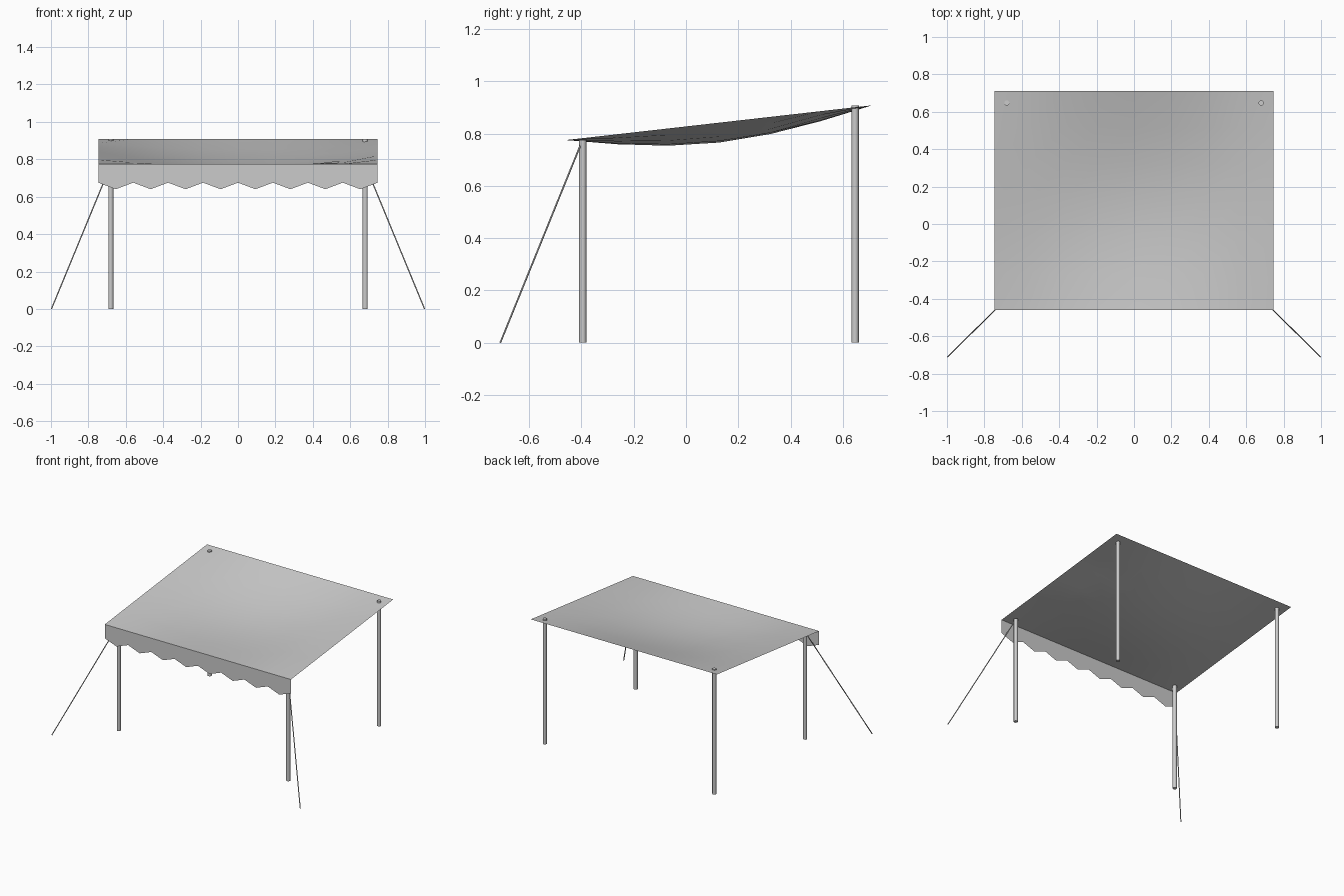
import bpy, bmesh, math
from mathutils import Vector

if "Cube" in bpy.data.objects:
    bpy.data.objects.remove(bpy.data.objects["Cube"])

W, Y0, Y1 = 0.747, -0.46, 0.712   # canopy half width, front and back edge
Z0, Z1, SAG = 0.775, 0.908, 0.076  # edge heights and centre sag


def grid_object(name, nu, nv, func):
    """Surface from a grid of points func(u, v), u and v in 0..1."""
    bm = bmesh.new()
    rows = [[bm.verts.new(func(i / nu, j / nv)) for i in range(nu + 1)]
            for j in range(nv + 1)]
    for a, b in zip(rows, rows[1:]):
        for i in range(nu):
            bm.faces.new((a[i], a[i + 1], b[i + 1], b[i]))
    mesh = bpy.data.meshes.new(name)
    bm.to_mesh(mesh)
    bm.free()
    obj = bpy.data.objects.new(name, mesh)
    bpy.context.collection.objects.link(obj)
    return obj


def rod(name, a, b, radius, sides):
    """Closed cylinder between two points."""
    a, b = Vector(a), Vector(b)
    d = b - a
    bpy.ops.mesh.primitive_cylinder_add(vertices=sides, radius=radius,
                                        depth=d.length, location=(a + b) / 2)
    obj = bpy.context.object
    obj.name = name
    obj.rotation_euler = d.to_track_quat('Z', 'Y').to_euler()
    bpy.ops.object.shade_smooth_by_angle(angle=math.radians(50))


# sagging cloth roof
def roof_point(u, v):
    sag = SAG * math.sin(math.pi * u) * math.sin(math.pi * v)
    return (W * (2 * u - 1), Y0 + (Y1 - Y0) * v, Z0 + (Z1 - Z0) * v - sag)


roof = grid_object("canopy", 8, 6, roof_point)
for p in roof.data.polygons:
    p.use_smooth = True


# zigzag valance hanging from the front edge
def valance_point(u, v):
    low = 0.64 if round(u * 16) % 2 else 0.675
    return (W * (2 * u - 1), Y0, low + (Z0 - low) * v)


grid_object("front_valance", 16, 1, valance_point)

# poles and guy ropes, mirrored left and right
for side, s in (("left", -1), ("right", 1)):
    rod(f"front_pole_{side}", (s * 0.68, -0.395, 0), (s * 0.68, -0.395, 0.775), 0.014, 10)
    rod(f"back_pole_{side}", (s * 0.68, 0.647, 0), (s * 0.68, 0.647, 0.908), 0.014, 10)
    rod(f"guy_rope_{side}", (s * 0.68, -0.398, 0.77), (s * 0.997, -0.71, 0.001), 0.0035, 6)
